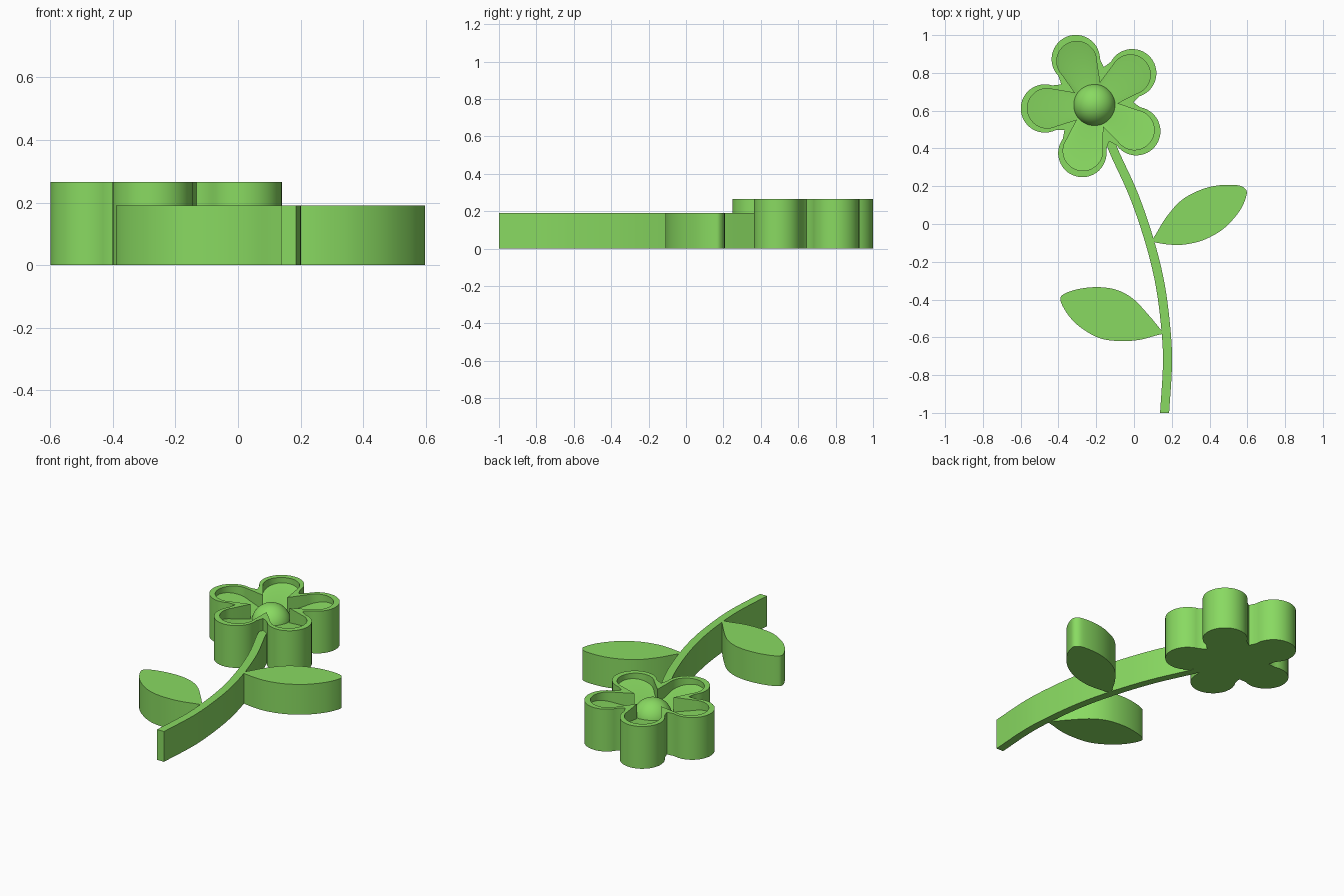
import bpy, bmesh
from math import sin, cos, radians
from mathutils import Vector

if "Cube" in bpy.data.objects:
    bpy.data.objects.remove(bpy.data.objects["Cube"])

green = bpy.data.materials.new("green")
green.diffuse_color = (0.25, 0.7, 0.12, 1)
green.use_nodes = True
green.node_tree.nodes["Principled BSDF"].inputs["Base Color"].default_value = green.diffuse_color


def finish(bm, name):
    bmesh.ops.recalc_face_normals(bm, faces=bm.faces)
    me = bpy.data.meshes.new(name)
    bm.to_mesh(me)
    bm.free()
    me.materials.append(green)
    ob = bpy.data.objects.new(name, me)
    bpy.context.collection.objects.link(ob)
    bpy.ops.object.select_all(action='DESELECT')
    ob.select_set(True)
    bpy.context.view_layer.objects.active = ob
    bpy.ops.object.shade_smooth_by_angle(angle=radians(30))


def spline(pts, steps=5):
    """Smooth open curve through the points."""
    p = [Vector(q) for q in pts]
    p = [2 * p[0] - p[1]] + p + [2 * p[-1] - p[-2]]
    out = []
    for a, b, c, d in zip(p, p[1:], p[2:], p[3:]):
        for i in range(steps):
            t = i / steps
            out.append(0.5 * (2 * b + (c - a) * t + (2 * a - 5 * b + 4 * c - d) * t**2
                              + (3 * b - a - 3 * c + d) * t**3))
    return out + [p[-2]]


def slab(name, outline, height):
    bm = bmesh.new()
    f = bm.faces.new([bm.verts.new((q[0], q[1], 0)) for q in outline])
    top = bmesh.ops.extrude_face_region(bm, geom=[f])["geom"]
    bmesh.ops.translate(bm, vec=(0, 0, height),
                        verts=[v for v in top if isinstance(v, bmesh.types.BMVert)])
    finish(bm, name)


# Stem: curved ribbon of constant width
H = 0.19
path = spline([(-0.13, 0.45), (-0.1, 0.37), (0.0, 0.15), (0.085, -0.1),
               (0.14, -0.33), (0.17, -0.57), (0.177, -0.75), (0.162, -1.0)])
left, right = [], []
for i, q in enumerate(path):
    d = (path[min(i + 1, len(path) - 1)] - path[max(i - 1, 0)]).normalized()
    n = Vector((-d.y, d.x)) * 0.024
    left.append(q + n)
    right.append(q - n)
for q in (left[-1], right[-1]):
    q.y = -1.0
slab("stem", left + right[::-1], H)

# Leaves
slab("right_leaf", spline([(0.09, -0.09), (0.115, -0.055), (0.17, 0.035), (0.25, 0.125),
     (0.35, 0.18), (0.45, 0.205), (0.55, 0.205), (0.59, 0.185), (0.595, 0.15), (0.56, 0.07),
     (0.48, -0.02), (0.38, -0.08), (0.28, -0.107), (0.2, -0.11), (0.12, -0.1)]), H)
slab("left_leaf", spline([(0.16, -0.58), (0.13, -0.545), (0.08, -0.485), (0.0, -0.4),
     (-0.08, -0.353), (-0.17, -0.335), (-0.27, -0.34), (-0.36, -0.365), (-0.39, -0.4),
     (-0.35, -0.48), (-0.28, -0.55), (-0.18, -0.605), (-0.07, -0.62), (0.03, -0.613),
     (0.11, -0.592)]), H)

# Flower head: five-petal block with a sloped, cupped recess in each petal
CX, CY, TOP, START = -0.21, 0.63, 0.265, 112
FLOOR, SLOPE = 0.15, 0.23


def petal_ring(centre, radius, notch):
    """Points as (x, y, distance along petal axis); notch = polar (deg, r) list."""
    local = [(centre + radius * cos(radians(a)), radius * sin(radians(a)))
             for a in range(-112, 113, 8)]
    local += [(r * cos(radians(a)), r * sin(radians(a))) for a, r in notch]
    out = []
    for k in range(5):
        t = radians(START + 72 * k)
        for u, v in local:
            r = Vector((u, v)).length
            axis = max(u, u * cos(radians(72)) + v * sin(radians(72)))
            out.append((CX + u * cos(t) - v * sin(t), CY + u * sin(t) + v * cos(t), axis))
    return out


outer = petal_ring(0.262, 0.128, [(33.5, 0.218), (36, 0.207), (38.5, 0.218)])
inner = petal_ring(0.25, 0.105, [(29, 0.171), (36, 0.12), (43, 0.171)])
bm = bmesh.new()
rings = [[bm.verts.new((x, y, 0)) for x, y, _ in outer],
         [bm.verts.new((x, y, TOP)) for x, y, _ in outer],
         [bm.verts.new((x, y, TOP)) for x, y, _ in inner],
         [bm.verts.new((x, y, FLOOR + SLOPE * u)) for x, y, u in inner]]
n = len(outer)
for a, b in zip(rings, rings[1:]):
    for i in range(n):
        j = (i + 1) % n
        bm.faces.new((a[i], a[j], b[j], b[i]))
for ring, z in ((rings[0], 0), (rings[3], FLOOR)):
    c = bm.verts.new((CX, CY, z))
    for i in range(n):
        bm.faces.new((ring[i], ring[(i + 1) % n], c))
finish(bm, "flower_head")

# Flower centre: dome sitting in the cup
bm = bmesh.new()
bmesh.ops.create_uvsphere(bm, u_segments=48, v_segments=24, radius=0.112)
bmesh.ops.delete(bm, geom=[v for v in bm.verts if v.co.z < -0.001], context='VERTS')
bmesh.ops.translate(bm, vec=(CX, CY, 0.15), verts=bm.verts)
finish(bm, "flower_centre")
